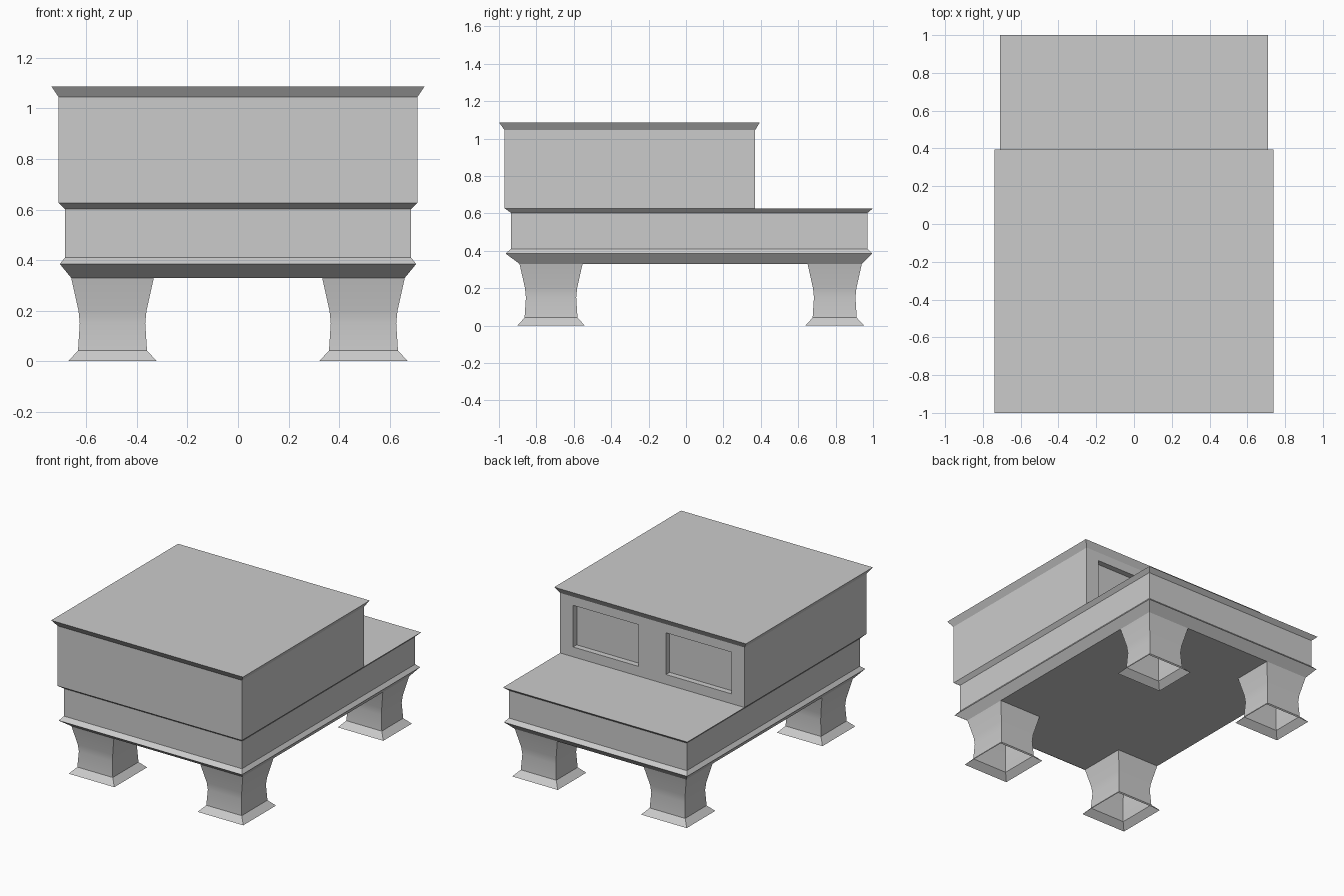
import bpy, bmesh

if "Cube" in bpy.data.objects:
    bpy.data.objects.remove(bpy.data.objects["Cube"])


def loft(name, rings, cap_bottom=True, cap_top=True):
    """Stack of rectangles (x0, x1, y0, y1, z), listed from bottom to top."""
    bm = bmesh.new()
    loops = []
    for x0, x1, y0, y1, z in rings:
        corners = ((x0, y0), (x1, y0), (x1, y1), (x0, y1))
        loops.append([bm.verts.new((x, y, z)) for x, y in corners])
    for a, b in zip(loops, loops[1:]):
        for i in range(4):
            j = (i + 1) % 4
            bm.faces.new((a[i], a[j], b[j], b[i]))
    if cap_bottom:
        bm.faces.new(loops[0][::-1])
    if cap_top:
        bm.faces.new(loops[-1])
    mesh = bpy.data.meshes.new(name)
    bm.to_mesh(mesh)
    bm.free()
    obj = bpy.data.objects.new(name, mesh)
    bpy.context.collection.objects.link(obj)
    return obj


def centred(half, y0, y1, z):
    return (-half, half, y0, y1, z)


# Moulded base slab
loft("base", [
    centred(0.66, -0.89, 0.94, 0.33),
    centred(0.705, -0.965, 0.995, 0.385),
    centred(0.685, -0.935, 0.97, 0.41),
    centred(0.685, -0.935, 0.97, 0.602),
    centred(0.71, -0.97, 1.0, 0.627),
])

# Upper cabinet with flared top rim
cabinet = loft("cabinet", [
    centred(0.71, -0.97, 0.37, 0.627),
    centred(0.71, -0.97, 0.37, 1.045),
    centred(0.738, -1.0, 0.395, 1.087),
])

# Two recessed panels in the back of the cabinet
for side, x0, x1 in (("left", -0.61, -0.105), ("right", 0.105, 0.61)):
    cutter = loft(side + "_recess_cutter",
                  [(x0, x1, 0.33, 0.45, z) for z in (0.695, 0.985)])
    cutter.hide_render = True
    cutter.hide_set(True)
    cut = cabinet.modifiers.new(side + "_recess", 'BOOLEAN')
    cut.operation = 'DIFFERENCE'
    cut.solver = 'EXACT'
    cut.object = cutter

# Waisted legs, hollow and open underneath: (height, outward offset)
profile = [(0, 0.012), (0.042, -0.027), (0.15, -0.034), (0.2, -0.029), (0.33, 0)]
for end, y0, y1 in (("front", -0.89, -0.553), ("back", 0.65, 0.94)):
    for side, x0, x1 in (("left", -0.66, -0.333), ("right", 0.333, 0.66)):
        leg = loft(f"{end}_{side}_leg",
                   [(x0 - d, x1 + d, y0 - d, y1 + d, z) for z, d in profile],
                   cap_bottom=False, cap_top=False)
        bpy.ops.object.select_all(action='DESELECT')
        leg.select_set(True)
        bpy.context.view_layer.objects.active = leg
        bpy.ops.object.shade_smooth_by_angle()
